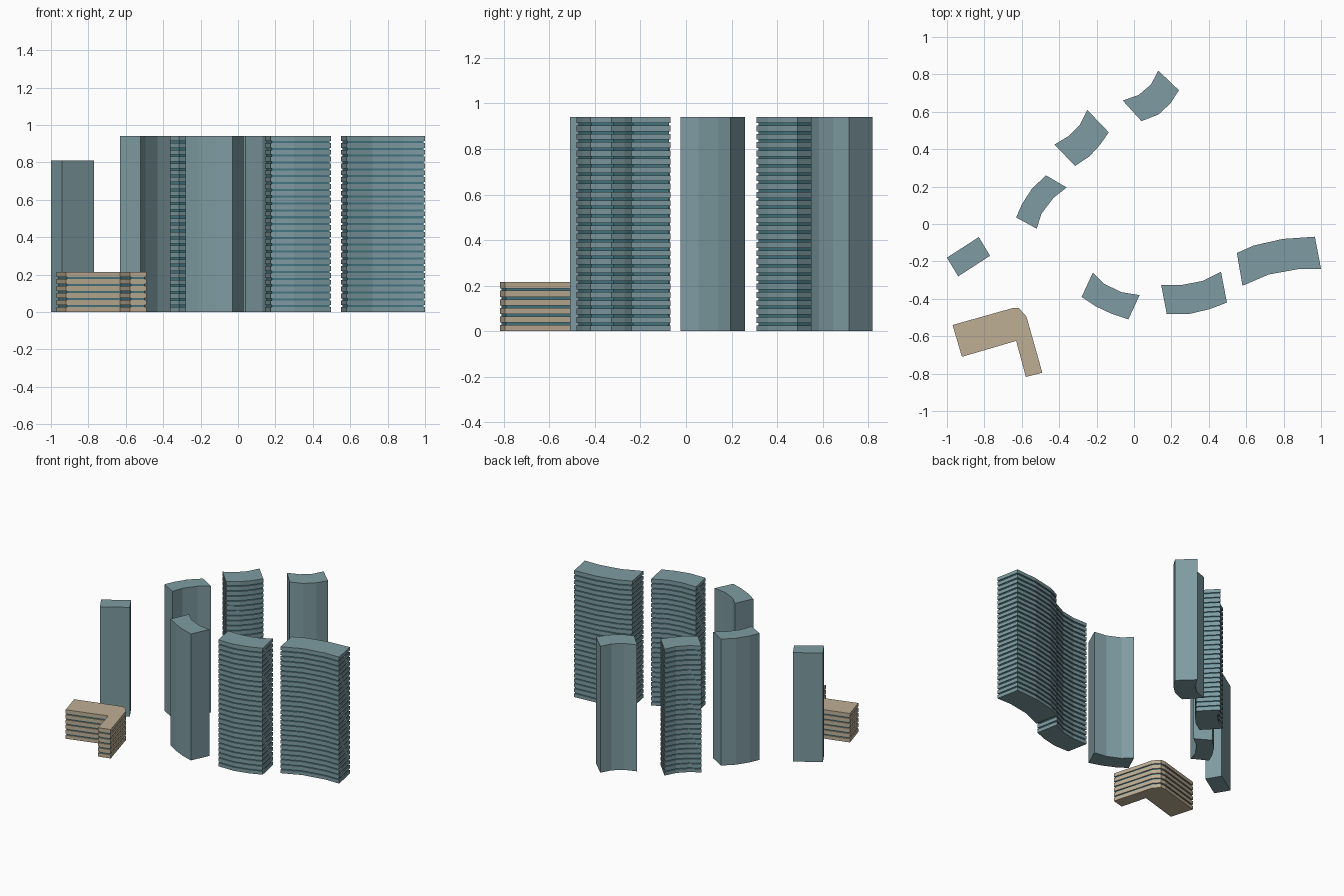
import bpy, bmesh
from mathutils import Vector

if "Cube" in bpy.data.objects:
    bpy.data.objects.remove(bpy.data.objects["Cube"])


def material(name, rgb):
    m = bpy.data.materials.new(name)
    m.diffuse_color = (*rgb, 1)
    m.use_nodes = True
    m.node_tree.nodes["Principled BSDF"].inputs["Base Color"].default_value = m.diffuse_color
    return m


FACADE = material("blue_grey_facade", (0.21, 0.33, 0.36))
TAN = material("tan_facade", (0.52, 0.43, 0.30))
GLASS = material("dark_teal_glass", (0.06, 0.19, 0.23))


def inset(pts, d):
    """Mitred inward offset of a counter-clockwise outline."""
    out = []
    for i, p in enumerate(pts):
        p = Vector(p)
        a = (p - Vector(pts[i - 1])).normalized()
        b = (Vector(pts[(i + 1) % len(pts)]) - p).normalized()
        na, nb = Vector((-a.y, a.x)), Vector((-b.y, b.x))
        out.append(p + (na + nb) * d / (1 + na.dot(nb)))
    return out


def prism(bm, pts, z0, z1, mat=0):
    lo = [bm.verts.new((p[0], p[1], z0)) for p in pts]
    hi = [bm.verts.new((p[0], p[1], z1)) for p in pts]
    n = len(pts)
    faces = [bm.faces.new(lo[::-1]), bm.faces.new(hi)]
    faces += [bm.faces.new((lo[i], lo[(i + 1) % n], hi[(i + 1) % n], hi[i])) for i in range(n)]
    for f in faces:
        f.material_index = mat


def building(name, pts, height, mat, floors=0):
    area = sum(pts[i - 1][0] * p[1] - p[0] * pts[i - 1][1] for i, p in enumerate(pts))
    if area < 0:
        pts = pts[::-1]
    bm = bmesh.new()
    if floors:
        # Wall bands around a recessed glass core
        gap = 0.3 * height / floors
        step = (height + gap) / floors
        for i in range(floors):
            prism(bm, pts, i * step, (i + 1) * step - gap)
        prism(bm, inset(pts, 0.007), 0.003, height - 0.003, 1)
    else:
        prism(bm, pts, 0, height)
    me = bpy.data.meshes.new(name)
    bm.to_mesh(me)
    bm.free()
    me.materials.append(mat)
    me.materials.append(GLASS)
    bpy.context.collection.objects.link(bpy.data.objects.new(name, me))


# Straight tower
building("west_tower", [(-1, -.18), (-.83, -.07), (-.77, -.17), (-.94, -.28)], .81, FACADE)

# Plain curved towers
building("northwest_tower", [(-.63, .035), (-.60, .105), (-.545, .19), (-.47, .26),
                             (-.36, .195), (-.43, .14), (-.495, .055), (-.52, -.025)], .94, FACADE)
building("north_tower", [(-.06, .66), (.025, .69), (.09, .745), (.13, .82),
                         (.24, .715), (.195, .645), (.13, .585), (.04, .55)], .94, FACADE)
building("south_tower", [(-.28, -.39), (-.22, -.26), (-.16, -.32), (-.065, -.365),
                         (.03, -.38), (-.03, -.51), (-.12, -.48), (-.205, -.44)], .94, FACADE)

# Banded curved towers
building("middle_tower", [(-.425, .425), (-.35, .47), (-.29, .53), (-.25, .61),
                          (-.135, .49), (-.18, .425), (-.24, .36), (-.315, .31)], .94, FACADE, 26)
building("southeast_tower", [(.145, -.325), (.26, -.325), (.365, -.305), (.465, -.255),
                             (.497, -.42), (.405, -.455), (.30, -.48), (.175, -.48)], .94, FACADE, 26)
building("east_tower", [(.55, -.155), (.64, -.115), (.795, -.08), (.967, -.068),
                        (1, -.24), (.885, -.24), (.72, -.27), (.58, -.33)], .94, FACADE, 26)

# Low L-shaped block
building("low_corner_block", [(-.97, -.54), (-.65, -.45), (-.615, -.45), (-.575, -.495),
                              (-.49, -.795), (-.578, -.818), (-.63, -.625), (-.92, -.71)], .215, TAN, 6)
